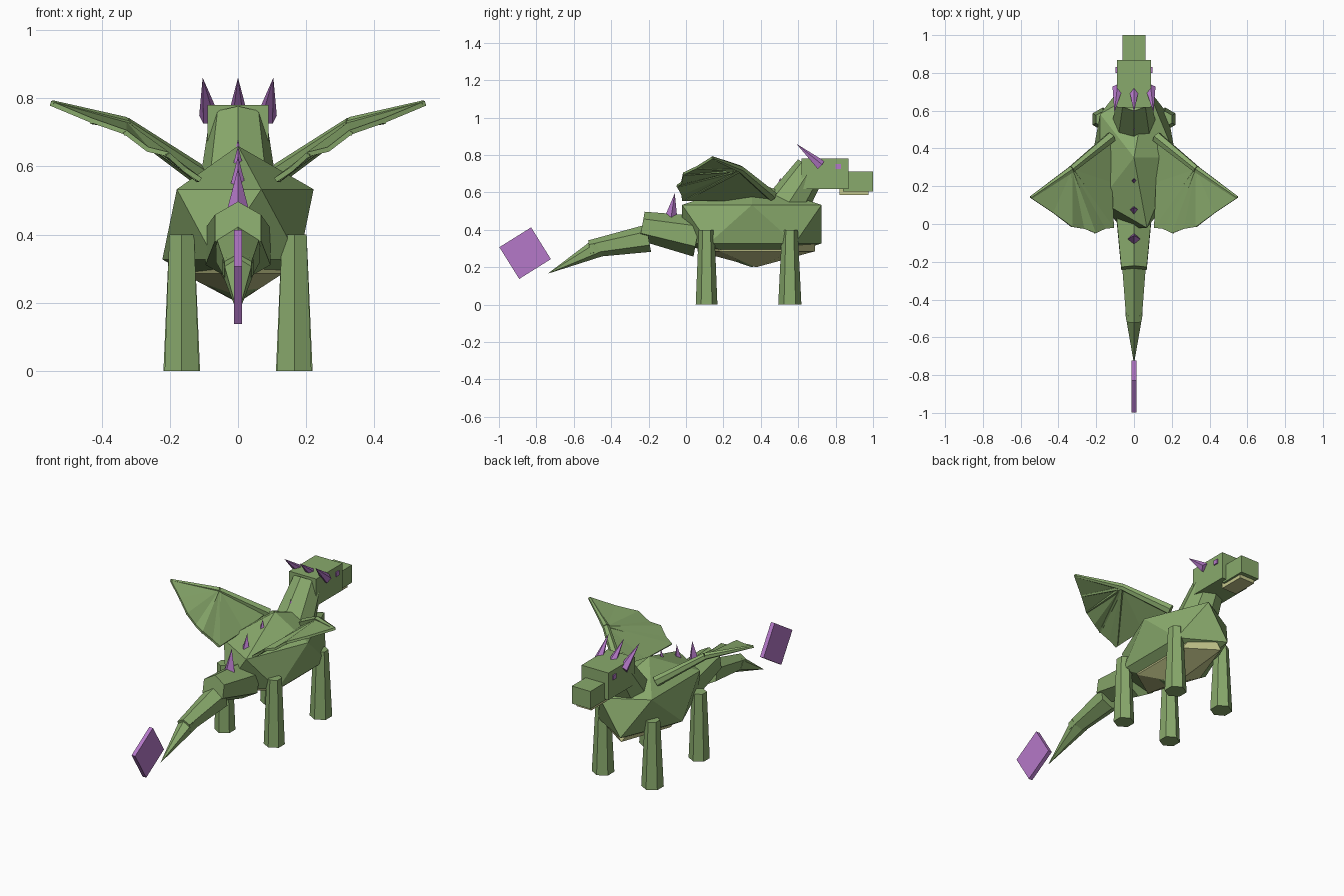
import bpy, bmesh
from math import radians
from mathutils import Vector

if "Cube" in bpy.data.objects:
    bpy.data.objects.remove(bpy.data.objects["Cube"])


def material(name, rgb):
    m = bpy.data.materials.new(name)
    m.diffuse_color = (*rgb, 1)
    m.use_nodes = True
    m.node_tree.nodes["Principled BSDF"].inputs["Base Color"].default_value = m.diffuse_color
    return m


GREEN = material("green", (0.25, 0.40, 0.15))
TAN = material("tan", (0.55, 0.57, 0.26))
PURPLE = material("purple", (0.46, 0.19, 0.58))


def finish(name, mat):
    ob = bpy.context.object
    ob.name = name
    ob.data.materials.append(mat)
    return ob


def gem(name, loc, scale, mat):
    bpy.ops.mesh.primitive_ico_sphere_add(subdivisions=1, radius=1, location=loc)
    ob = finish(name, mat)
    ob.scale = scale
    return ob


def box(name, lo, hi, mat, tilt=0):
    lo, hi = Vector(lo), Vector(hi)
    bpy.ops.mesh.primitive_cube_add(size=1, location=(lo + hi) / 2, rotation=(radians(tilt), 0, 0))
    ob = finish(name, mat)
    ob.scale = hi - lo
    return ob


def cone(name, a, b, r1, r2, mat, sides=6):
    """Tapered prism from point a to point b."""
    a, b = Vector(a), Vector(b)
    d = b - a
    bpy.ops.mesh.primitive_cone_add(vertices=sides, radius1=r1, radius2=r2,
                                    depth=d.length, location=(a + b) / 2)
    ob = finish(name, mat)
    ob.rotation_euler = Vector((0, 0, 1)).rotation_difference(d).to_euler()
    return ob


# Body and belly
gem("body", (0, 0.352, 0.43), (0.248, 0.438, 0.23), GREEN)
gem("belly", (0, 0.375, 0.354), (0.18, 0.37, 0.154), TAN)

# Neck and head
cone("neck", (0, 0.52, 0.50), (0, 0.67, 0.73), 0.12, 0.085, GREEN, 8)
box("head", (-0.09, 0.617, 0.617), (0.09, 0.868, 0.78), GREEN)
box("snout", (-0.062, 0.84, 0.606), (0.062, 1.0, 0.712), GREEN)
box("jaw", (-0.05, 0.82, 0.585), (0.05, 0.975, 0.62), TAN)

# Horns
for name, x in (("left", -0.085), ("middle", 0), ("right", 0.085)):
    cone(name + "_horn", (x, 0.72, 0.745), (x * 1.22, 0.59, 0.86), 0.03, 0, PURPLE, 5)

# Spikes down the back
for i, (y, z) in enumerate(((0.495, 0.68), (0.228, 0.66), (0.078, 0.63), (-0.07, 0.595))):
    cone(f"back_spike_{i + 1}", (0, y - 0.01, z - 0.13), (0, y + 0.01, z), 0.034, 0, PURPLE, 4)

# Tail segments and tail fin
cone("tail_base", (0, 0.06, 0.365), (0, -0.235, 0.42), 0.11, 0.078, GREEN)
cone("tail_middle", (0, -0.20, 0.355), (0, -0.515, 0.298), 0.074, 0.046, GREEN)
cone("tail_tip", (0, -0.47, 0.305), (0, -0.74, 0.165), 0.052, 0, GREEN)
box("tail_fin", (-0.012, -0.96, 0.175), (0.012, -0.76, 0.375), PURPLE, 32)


def membrane(name, s):
    """Folded sheet fanned from the wrist to the trailing edge."""
    pts = [(0.33, 0.29, 0.725), (0.55, 0.14, 0.785), (0.43, 0.06, 0.735), (0.33, -0.015, 0.70),
           (0.265, -0.025, 0.65), (0.205, -0.048, 0.635), (0.155, -0.025, 0.59),
           (0.11, -0.02, 0.56), (0.12, 0.22, 0.56), (0.13, 0.45, 0.575)]
    bm = bmesh.new()
    vs = [bm.verts.new((s * x, y, z)) for x, y, z in pts]
    for p, q in zip(vs[1:], vs[2:]):
        bm.faces.new((vs[0], p, q) if s < 0 else (vs[0], q, p))
    me = bpy.data.meshes.new(name)
    bm.to_mesh(me)
    bm.free()
    ob = bpy.data.objects.new(name, me)
    bpy.context.collection.objects.link(ob)
    me.materials.append(GREEN)
    mod = ob.modifiers.new("thickness", "SOLIDIFY")
    mod.thickness = 0.014
    mod.offset = 0


# Mirrored parts
for side, s in (("left", -1), ("right", 1)):
    # Legs
    for name, y, r in (("front", 0.555, 0.062), ("back", 0.11, 0.058)):
        cone(f"{side}_{name}_leg", (s * 0.165, y, 0), (s * 0.165, y, 0.4), r, 0.042, GREEN)
    # Eyes
    box(side + "_eye", (s * 0.085 - 0.012, 0.80, 0.725), (s * 0.085 + 0.012, 0.83, 0.752), PURPLE)
    # Wing sheet, arm bones and finger ribs
    membrane(side + "_wing_membrane", s)
    wrist = (s * 0.33, 0.29, 0.725)
    cone(side + "_wing_arm", (s * 0.12, 0.46, 0.58), wrist, 0.03, 0.02, GREEN)
    cone(side + "_wing_forearm", wrist, (s * 0.545, 0.14, 0.785), 0.02, 0.009, GREEN)
    for i, (x, y, z) in enumerate(((0.43, 0.06, 0.735), (0.33, -0.015, 0.70),
                                   (0.205, -0.048, 0.635), (0.12, 0.0, 0.565))):
        cone(f"{side}_wing_rib_{i + 1}", (wrist[0], wrist[1], wrist[2] - 0.005),
             (s * x, y, z - 0.004), 0.013, 0.007, GREEN, 5)
